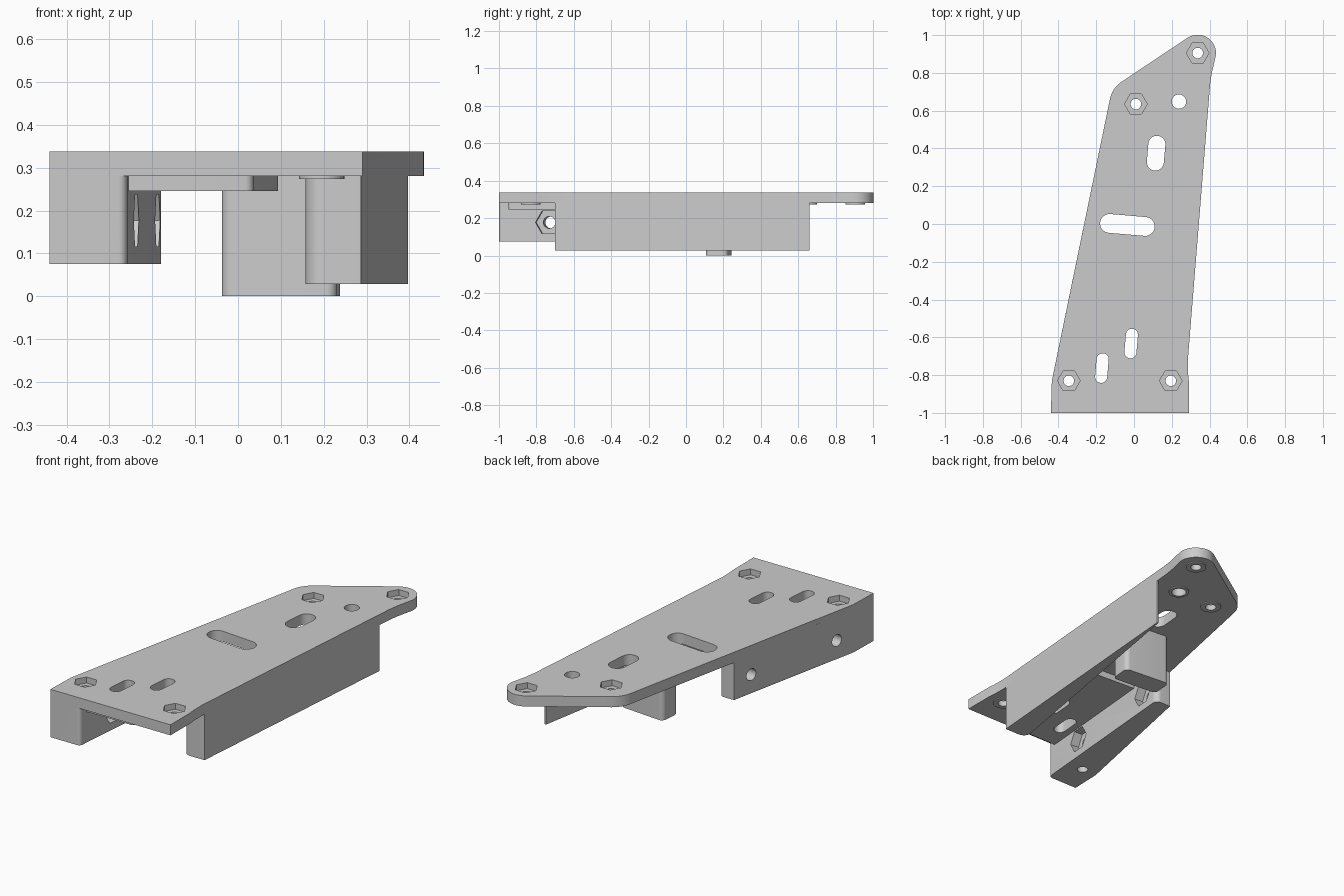
import bpy, bmesh
from math import sin, cos, pi, radians, tan
from mathutils import Vector, Matrix

if "Cube" in bpy.data.objects:
    bpy.data.objects.remove(bpy.data.objects["Cube"])

TILT = radians(4.9)          # skew shared by slots, rails and block
Z_TOP, Z_UNDER = 0.338, 0.28


def arc(cx, cy, r, a0, a1, n=14):
    return [(cx + r * cos(radians(a0 + (a1 - a0) * i / n)),
             cy + r * sin(radians(a0 + (a1 - a0) * i / n))) for i in range(n + 1)]


def rounded(pts, n=8):
    """Outline from (x, y, fillet radius) corners."""
    out = []
    for i, (x, y, r) in enumerate(pts):
        p = Vector((x, y))
        if r == 0:
            out.append((x, y))
            continue
        a = (Vector(pts[i - 1][:2]) - p).normalized()
        b = (Vector(pts[(i + 1) % len(pts)][:2]) - p).normalized()
        half = a.angle(b) / 2
        c = p + (a + b).normalized() * (r / sin(half))
        s = p + a * (r / tan(half)) - c
        e = p + b * (r / tan(half)) - c
        turn = s.angle_signed(e)
        for k in range(n + 1):
            out.append(tuple(c + Matrix.Rotation(-turn * k / n, 2) @ s))
    return out


def prism(name, outline, z0, z1, matrix=None):
    bm = bmesh.new()
    face = bm.faces.new([bm.verts.new((x, y, z0)) for x, y in outline])
    ext = bmesh.ops.extrude_face_region(bm, geom=[face])
    moved = [v for v in ext["geom"] if isinstance(v, bmesh.types.BMVert)]
    bmesh.ops.translate(bm, verts=moved, vec=(0, 0, z1 - z0))
    bmesh.ops.recalc_face_normals(bm, faces=bm.faces)
    if matrix:
        bm.transform(matrix)
    mesh = bpy.data.meshes.new(name)
    bm.to_mesh(mesh)
    bm.free()
    obj = bpy.data.objects.new(name, mesh)
    bpy.context.collection.objects.link(obj)
    return obj


def boolean(target, tool, op):
    mod = target.modifiers.new("bool", "BOOLEAN")
    mod.object, mod.operation, mod.solver = tool, op, "EXACT"
    bpy.context.view_layer.objects.active = target
    bpy.ops.object.modifier_apply(modifier=mod.name)
    bpy.data.objects.remove(tool)


def ring(r, n=32, cx=0, cy=0):
    return [(cx + r * cos(2 * pi * i / n), cy + r * sin(2 * pi * i / n)) for i in range(n)]


def slot(cx, cy, length, r, angle):
    d = length / 2 - r
    pts = arc(d, 0, r, -90, 90) + arc(-d, 0, r, 90, 270)
    return [(cx + x * cos(angle) - y * sin(angle),
             cy + x * sin(angle) + y * cos(angle)) for x, y in pts]


def right_edge(y):
    return 0.285 + (y + 0.72) * 0.0808


def left_edge(y):
    return -0.435 + (y + 0.83) * 0.206


# top plate
outline = [(-0.44, -1), (0.29, -1), (0.29, -0.83), (0.286, -0.79), (0.285, -0.72),
           (right_edge(0.74), 0.74), (0.412, 0.80)]
outline += arc(0.337, 0.905, 0.097, -10, 123)
outline += arc(0.01, 0.635, 0.14, 123, 168.4)
outline += [(-0.435, -0.83)]
bracket = prism("mounting_bracket", outline, Z_UNDER, Z_TOP)

# left rail with parallel inner face
inner = lambda y: -0.26 + (y + 1) * tan(TILT)
boolean(bracket, prism("left_rail", rounded([
    (-0.44, -1, 0), (inner(-1), -1, 0.02), (inner(-0.03), -0.03, 0.03),
    (left_edge(-0.03), -0.03, 0), (-0.435, -0.83, 0)]), 0.075, 0.31), "UNION")

# tapered right rail
boolean(bracket, prism("right_rail", rounded([
    (0.15, -0.70, 0.04), (right_edge(-0.70), -0.70, 0),
    (right_edge(0.66), 0.66, 0), (0.388, 0.66, 0)]), 0.028, 0.31), "UNION")

# thickened pad under the front slots
boolean(bracket, prism("slot_pad", rounded([
    (-0.29, -0.95, 0), (0.035, -0.95, 0.02), (0.095, -0.25, 0.02),
    (-0.235, -0.23, 0)]), 0.245, 0.30), "UNION")

# central block
block = rounded([(-0.135, -0.06, 0.025), (0.135, -0.06, 0.025),
                 (0.135, 0.06, 0.025), (-0.135, 0.06, 0.025)])
boolean(bracket, prism("centre_block", block, 0, 0.30,
        Matrix.Translation((0.10, 0.175, 0)) @ Matrix.Rotation(-TILT, 4, "Z")), "UNION")

# bolt positions: thin collars below, hex pockets above, through holes
bolts = [(-0.345, -0.83), (0.195, -0.83), (0.01, 0.635), (0.337, 0.905)]
for x, y in bolts[1:] + [(0.238, 0.648)]:
    boolean(bracket, prism("collar", ring(0.053, 32, x, y), 0.274, 0.30), "UNION")
for x, y in bolts:
    boolean(bracket, prism("nut_pocket", ring(0.06, 6, x, y), 0.305, 0.40), "DIFFERENCE")
    boolean(bracket, prism("bolt_hole", ring(0.028, 32, x, y), -0.1, 0.5), "DIFFERENCE")
boolean(bracket, prism("plain_hole", ring(0.038, 32, 0.238, 0.648), -0.1, 0.5), "DIFFERENCE")

# slots through the plate
up = pi / 2 - TILT
for s in [(0.117, 0.375, 0.185, 0.045, up), (-0.035, -0.005, 0.29, 0.05, -TILT),
          (-0.015, -0.633, 0.157, 0.032, up), (-0.17, -0.763, 0.157, 0.032, up)]:
    boolean(bracket, prism("slot", slot(*s), 0.2, 0.5), "DIFFERENCE")

# side bolts through the left rail, with hex pockets on the inner face
for y in (-0.735, -0.155):
    m = (Matrix.Translation((inner(y), y, 0.177)) @ Matrix.Rotation(-TILT, 4, "Z")
         @ Matrix.Rotation(pi / 2, 4, "Y"))
    hexagon = [(b, a) for a, b in ring(0.07, 6)]
    boolean(bracket, prism("side_nut_pocket", hexagon, -0.05, 0.03, m), "DIFFERENCE")
    boolean(bracket, prism("side_bolt_hole", ring(0.032), -0.3, 0.03, m), "DIFFERENCE")

bpy.ops.object.select_all(action="DESELECT")
bracket.select_set(True)
bpy.context.view_layer.objects.active = bracket
bpy.ops.object.shade_smooth_by_angle(angle=radians(25))
